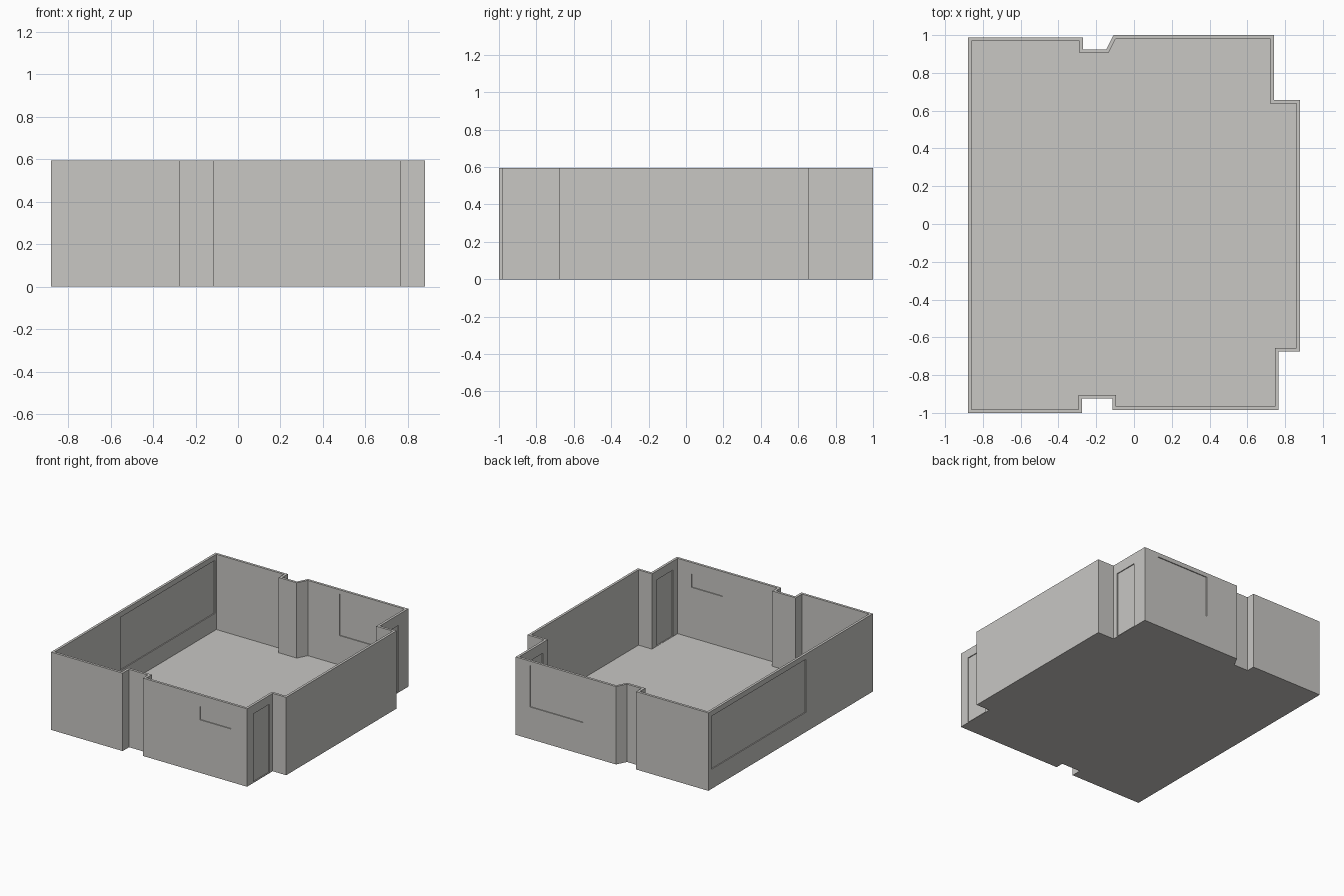
import bpy, bmesh
from mathutils import Vector

if "Cube" in bpy.data.objects:
    bpy.data.objects.remove(bpy.data.objects["Cube"])

H, T, FLOOR, RECESS = 0.595, 0.019, 0.02, 0.007

mat = bpy.data.materials.new("warm light grey")
mat.diffuse_color = (0.58, 0.57, 0.55, 1)
mat.use_nodes = True
mat.node_tree.nodes["Principled BSDF"].inputs["Base Color"].default_value = mat.diffuse_color

# Outer room outline, counter-clockwise from the front left corner
outer = [Vector(p) for p in [
    (-0.88, -1.0), (-0.275, -1.0), (-0.275, -0.923), (-0.115, -0.923),
    (-0.115, -0.985), (0.766, -0.985), (0.766, -0.675), (0.88, -0.675),
    (0.88, 0.657), (0.74, 0.657), (0.74, 1.0), (-0.108, 1.0),
    (-0.148, 0.923), (-0.27, 0.923), (-0.27, 0.987), (-0.88, 0.987)]]


def inset(points, d):
    """Mitred inward offset of a counter-clockwise outline."""
    result = []
    n = len(points)
    for i, p in enumerate(points):
        a = (p - points[i - 1]).normalized()
        b = (points[(i + 1) % n] - p).normalized()
        na, nb = Vector((-a.y, a.x)), Vector((-b.y, b.x))
        result.append(p + (na + nb) * (d / (1 + na.dot(nb))))
    return result


def make_object(name, bm):
    bmesh.ops.recalc_face_normals(bm, faces=bm.faces)
    me = bpy.data.meshes.new(name)
    bm.to_mesh(me)
    bm.free()
    me.materials.append(mat)
    ob = bpy.data.objects.new(name, me)
    bpy.context.collection.objects.link(ob)
    return ob


# Room shell: underside, outer walls, rim, inner walls and floor
inner = inset(outer, T)
bm = bmesh.new()
rings = [[bm.verts.new((p.x, p.y, z)) for p in pts]
         for pts, z in ((outer, 0), (outer, H), (inner, H), (inner, FLOOR))]
for r0, r1 in zip(rings, rings[1:]):
    for i in range(len(r0)):
        j = (i + 1) % len(r0)
        bm.faces.new((r0[i], r0[j], r1[j], r1[i]))
bm.faces.new(rings[0])
bm.faces.new(rings[-1])
shell = make_object("room_walls_and_floor", bm)

# Openings: (wall axis, outer wall position, outward sign, span, height range)
openings = [
    ("y", -0.985, -1, (0.367, 0.63), (0.405, 0.508)),   # front window
    ("y", 1.0, 1, (0.17, 0.62), (0.245, 0.562)),        # back window
    ("x", -0.88, -1, (-0.19, 0.95), (0.15, 0.555)),     # left wide window
    ("x", 0.766, 1, (-0.907, -0.715), (0.006, 0.527)),  # front door
    ("x", 0.74, 1, (0.697, 0.882), (0.006, 0.513)),     # back door
]


def add_box(bm, lo, hi):
    geo = bmesh.ops.create_cube(bm, size=1)["verts"]
    for v in geo:
        v.co = [(l + h) / 2 + c * (h - l) for l, h, c in zip(lo, hi, v.co)]


# Shallow recesses on both wall faces leave a thin pane or door leaf between
bm = bmesh.new()
for axis, pos, sign, (s0, s1), (z0, z1) in openings:
    for a, b, zmin in ((RECESS, -0.03, z0),
                       (T - RECESS, T + 0.03, max(z0, FLOOR + 0.002))):
        d0, d1 = sorted((pos - sign * a, pos - sign * b))
        if axis == "x":
            add_box(bm, (d0, s0, zmin), (d1, s1, z1))
        else:
            add_box(bm, (s0, d0, zmin), (s1, d1, z1))
cutter = make_object("recess_cutter", bm)
cutter.hide_render = True

mod = shell.modifiers.new("recesses", "BOOLEAN")
mod.operation = "DIFFERENCE"
mod.solver = "EXACT"
mod.object = cutter
bpy.context.view_layer.objects.active = shell
shell.select_set(True)
bpy.ops.object.modifier_apply(modifier=mod.name)
bpy.data.objects.remove(cutter)
